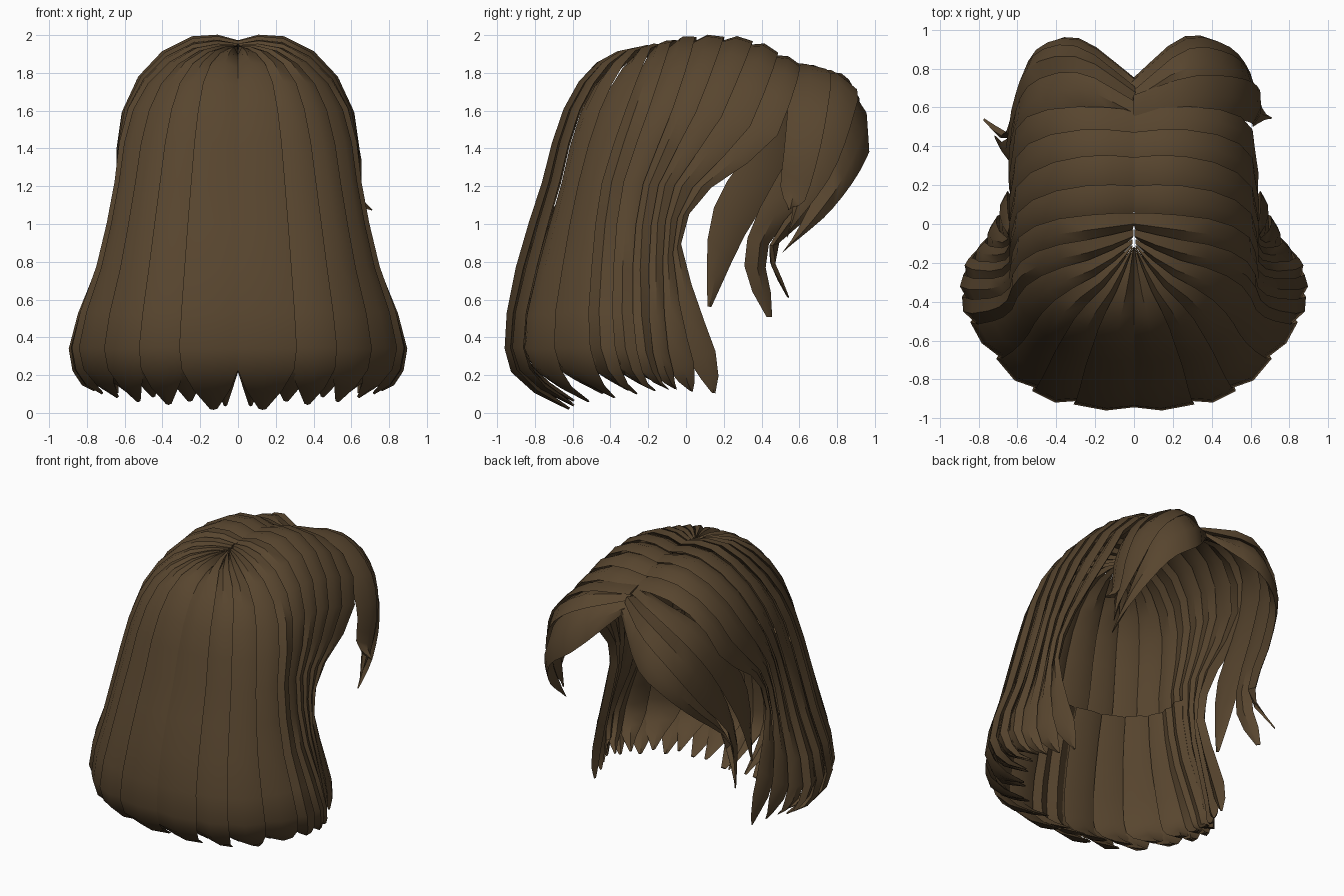
import bpy, bmesh, math, random
from mathutils import Vector

random.seed(4)
brown = bpy.data.materials.new("brown_hair")
brown.diffuse_color = (0.097, 0.060, 0.028, 1)


def spline(pts, t):
    """Catmull-Rom through pts, t from 0 to 1."""
    n = len(pts) - 1
    f = min(max(t, 0), 1) * n
    i = min(int(f), n - 1)
    f -= i
    b, c = pts[i], pts[i + 1]
    a = pts[i - 1] if i > 0 else b * 2 - c
    d = pts[i + 2] if i + 2 <= n else c * 2 - b
    return 0.5 * (b * 2 + (c - a) * f + (a * 2 - b * 5 + c * 4 - d) * f * f
                  + (b * 3 - a - c * 3 + d) * f ** 3)


def sheet(name, guides, edges, steps=14, start=0.0, taper=0.78, ridge=0.022, tilt=0.012,
          lift=0.0, over=1.12, blunt=0.05, mirror=False):
    """Lay tapered locks side by side over the surface spanned by guide curves."""
    guides = [[Vector(p) for p in g] for g in guides]

    def surf(u, v):
        return spline([spline(g, v) for g in guides], u)

    def normal(u, v):
        u, v = min(max(u, 0.01), 0.99), min(max(v, 0.06), 0.97)
        return (surf(u + .01, v) - surf(u - .01, v)).cross(
            surf(u, v + .02) - surf(u, v - .02)).normalized()

    mid = surf(.5, .5)
    sign = 1 if normal(.5, .5).dot(mid - Vector((0, 0, 1.0))) > 0 else -1
    bm = bmesh.new()
    for u0, u1 in zip(edges, edges[1:]):
        um, half = (u0 + u1) / 2, (u1 - u0) / 2
        end = random.uniform(0.985, 1.0)
        rings = []
        for k in range(steps + 1):
            v = start + k / steps * (end - start)
            w = over
            if v > taper:                       # narrow to a pointed tip
                w = over * max(blunt, 1 - ((v - taper) / (end - taper)) ** 2.1)
            nrm = normal(um, v) * sign
            ring = []
            # edge, ridge, raised edge and inner side of the lock
            for s, h in ((-1, -.016), (0, ridge), (1, tilt), (0, -.035)):
                u = min(max(um + s * half * w, 0), 1)
                ring.append(bm.verts.new(surf(u, v) + nrm * (h * min(1, w + .1) + lift)))
            rings.append(ring)
        for a, b in zip(rings, rings[1:]):
            for j in range(4):
                m = (j + 1) % 4
                bm.faces.new((a[j], a[m], b[m], b[j]))
        bm.faces.new(rings[0])
        bm.faces.new(rings[-1])
    bmesh.ops.recalc_face_normals(bm, faces=bm.faces)
    me = bpy.data.meshes.new(name)
    bm.to_mesh(me)
    bm.free()
    ob = bpy.data.objects.new(name, me)
    bpy.context.collection.objects.link(ob)
    me.materials.append(brown)
    bpy.ops.object.select_all(action='DESELECT')
    ob.select_set(True)
    bpy.context.view_layer.objects.active = ob
    bpy.ops.object.shade_smooth_by_angle(angle=math.radians(40))
    if mirror:
        ob.modifiers.new("mirror", 'MIRROR').use_mirror_merge = False
    return ob


# Guide curves from the parting down to the tips
back = [(0, -.12, 1.92), (0, -.34, 1.90), (0, -.53, 1.79), (0, -.67, 1.55), (0, -.77, 1.2),
        (0, -.90, .8), (0, -.96, .4), (0, -.90, .18), (0, -.60, -.01)]
back_outer = [(.01, -.12, 1.92), (.13, -.30, 1.91), (.27, -.45, 1.79), (.35, -.58, 1.55),
              (.40, -.67, 1.2), (.45, -.78, .8), (.50, -.86, .4), (.50, -.79, .2), (.45, -.55, .04)]
rear_side = [(.01, -.08, 1.93), (.20, -.18, 1.93), (.42, -.25, 1.79), (.56, -.34, 1.55),
             (.62, -.45, 1.2), (.70, -.50, .8), (.82, -.52, .4), (.79, -.45, .2), (.67, -.30, .08)]
side = [(0, .05, 1.95), (.20, .04, 1.98), (.45, .0, 1.84), (.60, -.10, 1.55),
        (.62, -.24, 1.2), (.71, -.29, .8), (.86, -.28, .4), (.84, -.22, .2), (.76, -.12, .12)]
front_side = [(0, .33, 1.93), (.22, .34, 1.96), (.47, .28, 1.81), (.61, .15, 1.52),
              (.62, -.07, 1.2), (.66, -.13, .85), (.76, -.12, .4), (.74, -.07, .2), (.69, -.02, .12)]
face_edge = [(0, .58, 1.82), (.25, .60, 1.83), (.50, .57, 1.70), (.61, .45, 1.42),
             (.61, .12, 1.18), (.62, -.03, .92), (.64, .07, .55), (.64, .17, .27), (.62, .21, .08)]
around = [back, back_outer, rear_side, side, front_side, face_edge]

# Long outer locks and a shorter layer beneath, mirrored about the parting
sheet("long_hair", around, [0, .108, .2, .296, .4, .5, .6, .7, .8, .9, 1],
      over=1.18, blunt=.12, mirror=True)
sheet("under_layer", around, [0, .06, .154, .25, .35, .45, .55, .65], steps=8,
      start=.53, lift=-.035, over=1.1, blunt=.1, mirror=True)

# Fringe on the right: wide swept locks plus a flicked one on top
sheet("right_fringe", [
    [(0, .58, 1.81), (.25, .68, 1.82), (.47, .70, 1.70), (.59, .66, 1.5), (.62, .58, 1.25), (.63, .55, .98)],
    [(0, .68, 1.78), (.27, .89, 1.72), (.48, .87, 1.55), (.58, .78, 1.3), (.62, .63, 1.05), (.62, .52, .88)],
    [(0, .74, 1.71), (.25, .95, 1.45), (.44, .92, 1.3), (.55, .80, 1.12), (.60, .66, .97), (.62, .50, .82)]],
    [0, .5, 1], taper=.6, over=1.1)
sheet("right_flick", [
    [(0, .46, 1.84), (.30, .54, 1.81), (.51, .54, 1.64), (.61, .52, 1.4), (.62, .50, 1.18), (.71, .54, 1.07)],
    [(0, .66, 1.80), (.30, .76, 1.78), (.53, .75, 1.6), (.62, .70, 1.35), (.63, .62, 1.1), (.71, .53, 1.06)]],
    [0, 1], taper=.66, lift=.012)

# Fringe on the left: longer locks with outward tips
sheet("left_fringe", [
    [(0, .50, 1.82), (-.25, .60, 1.82), (-.50, .54, 1.69), (-.61, .34, 1.40), (-.62, .12, 1.05), (-.60, .0, .57)],
    [(0, .62, 1.81), (-.28, .76, 1.79), (-.52, .70, 1.6), (-.61, .52, 1.32), (-.63, .29, .90), (-.65, .23, .52)],
    [(0, .69, 1.78), (-.28, .89, 1.71), (-.50, .86, 1.5), (-.59, .68, 1.22), (-.65, .42, .86), (-.75, .54, .51)],
    [(0, .74, 1.71), (-.27, .94, 1.46), (-.45, .91, 1.3), (-.55, .75, 1.12), (-.64, .48, .88), (-.79, .51, .70)]],
    [0, .36, .72, 1], taper=.62, over=1.1, blunt=.08)
